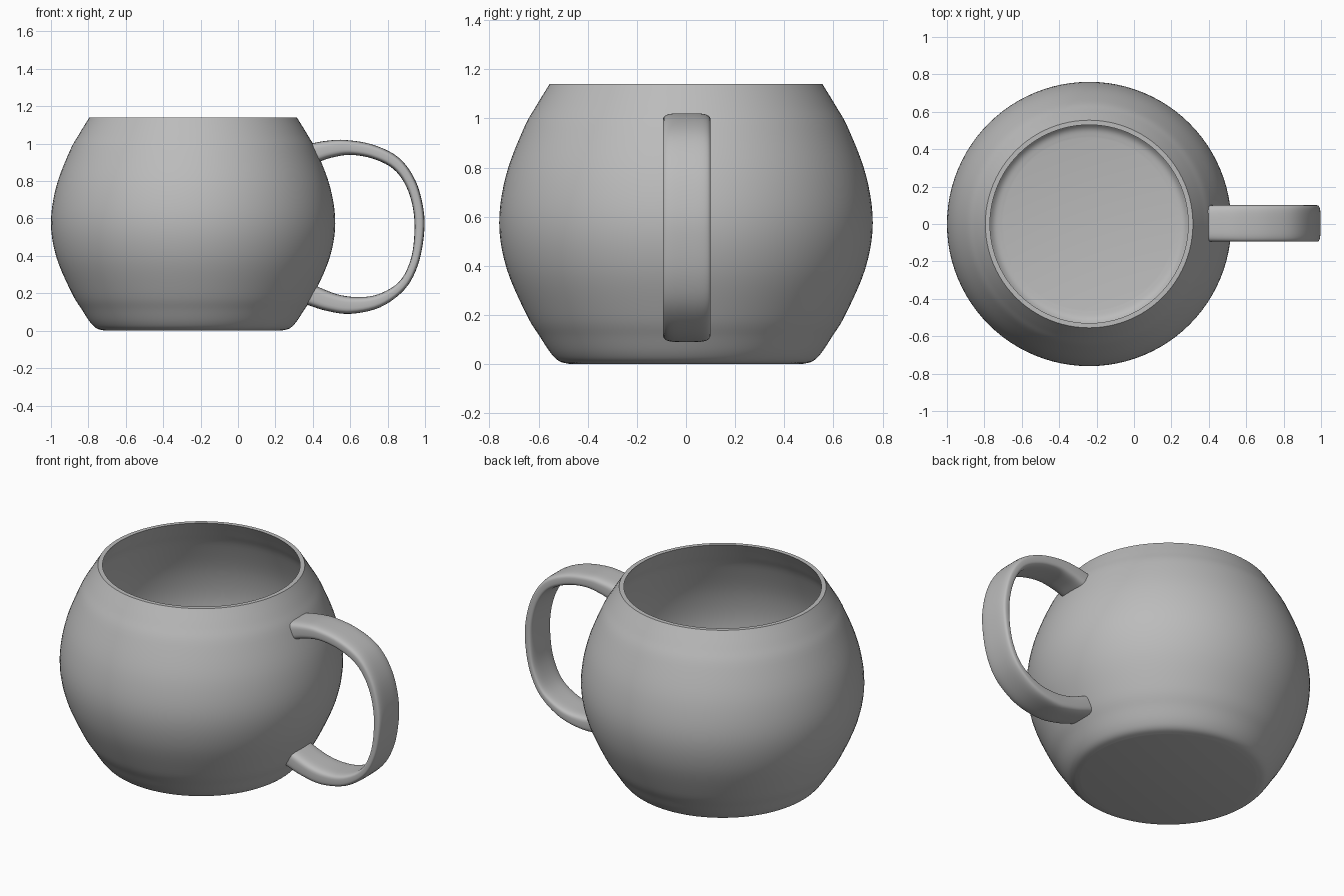
import bpy, bmesh, math
from mathutils import Vector

if "Cube" in bpy.data.objects:
    bpy.data.objects.remove(bpy.data.objects["Cube"])

grey = bpy.data.materials.new("grey_ceramic")
grey.diffuse_color = (0.5, 0.5, 0.5, 1)
grey.use_nodes = True
grey.node_tree.nodes["Principled BSDF"].inputs["Base Color"].default_value = grey.diffuse_color


def spline(pts, steps):
    """Smooth Catmull-Rom curve through 2D points."""
    p = [Vector(q) for q in pts]
    p = [2 * p[0] - p[1]] + p + [2 * p[-1] - p[-2]]
    out = []
    for i in range(1, len(p) - 2):
        a, b, c, d = p[i - 1:i + 3]
        for s in range(steps):
            t = s / steps
            out.append(0.5 * (2 * b + (c - a) * t + (2 * a - 5 * b + 4 * c - d) * t * t
                              + (3 * b - a - 3 * c + d) * t ** 3))
    return out + [p[-2]]


def loft(name, rings, angle):
    """Skin closed rings of points and cap both ends."""
    bm = bmesh.new()
    rows = [[bm.verts.new(co) for co in ring] for ring in rings]
    n = len(rows[0])
    for a, b in zip(rows, rows[1:]):
        for j in range(n):
            k = (j + 1) % n
            bm.faces.new((a[j], a[k], b[k], b[j]))
    bm.faces.new(rows[0][::-1])
    bm.faces.new(rows[-1])
    bmesh.ops.recalc_face_normals(bm, faces=bm.faces)
    me = bpy.data.meshes.new(name)
    bm.to_mesh(me)
    bm.free()
    ob = bpy.data.objects.new(name, me)
    bpy.context.collection.objects.link(ob)
    me.materials.append(grey)
    bpy.ops.object.select_all(action='DESELECT')
    ob.select_set(True)
    bpy.context.view_layer.objects.active = ob
    bpy.ops.object.shade_smooth_by_angle(angle=math.radians(angle))
    return ob


# Cup: outer wall up, over the thin rim, down the inner wall to the floor
outer = spline([(0.47, 0), (0.515, 0.012), (0.55, 0.045), (0.593, 0.11), (0.648, 0.2),
                (0.73, 0.39), (0.76, 0.575), (0.732, 0.77), (0.66, 0.96),
                (0.61, 1.05), (0.555, 1.14)], 5)
inner = spline([(0.53, 1.14), (0.583, 1.05), (0.633, 0.96), (0.705, 0.77), (0.733, 0.575),
                (0.703, 0.39), (0.622, 0.2), (0.567, 0.11), (0.535, 0.065),
                (0.505, 0.038), (0.46, 0.028)], 5)
N = 96
loft("cup_body", [[(-0.24 + r * math.cos(2 * math.pi * j / N),
                    r * math.sin(2 * math.pi * j / N), z) for j in range(N)]
                  for r, z in outer + inner], 40)

# Handle: rounded strap between an outer and an inner edge curve
edge_out = spline([(0.385, 1.0), (0.47, 1.015), (0.57, 1.02), (0.72, 0.995), (0.86, 0.925),
                   (0.95, 0.8), (0.993, 0.64), (0.993, 0.5), (0.96, 0.345), (0.89, 0.22),
                   (0.76, 0.125), (0.6, 0.09), (0.47, 0.107), (0.365, 0.14)], 5)
edge_in = spline([(0.425, 0.9), (0.5, 0.925), (0.6, 0.94), (0.72, 0.92), (0.83, 0.865),
                  (0.9, 0.77), (0.938, 0.64), (0.942, 0.5), (0.92, 0.37), (0.86, 0.26),
                  (0.75, 0.195), (0.64, 0.18), (0.53, 0.195), (0.415, 0.24)], 5)
M = 32
rings = []
for o, i in zip(edge_out, edge_in):
    mid, half = (o + i) / 2, (o - i) / 2
    ring = []
    for j in range(M):
        t = 2 * math.pi * (j + 0.5) / M
        c, s = math.cos(t), math.sin(t)
        u = math.copysign(abs(c) ** 0.5, c)
        v = math.copysign(abs(s) ** 0.5, s)
        p = mid + half * v
        ring.append((p.x, 0.003 + 0.0975 * u, p.y))
    rings.append(ring)
loft("handle", rings, 50)
